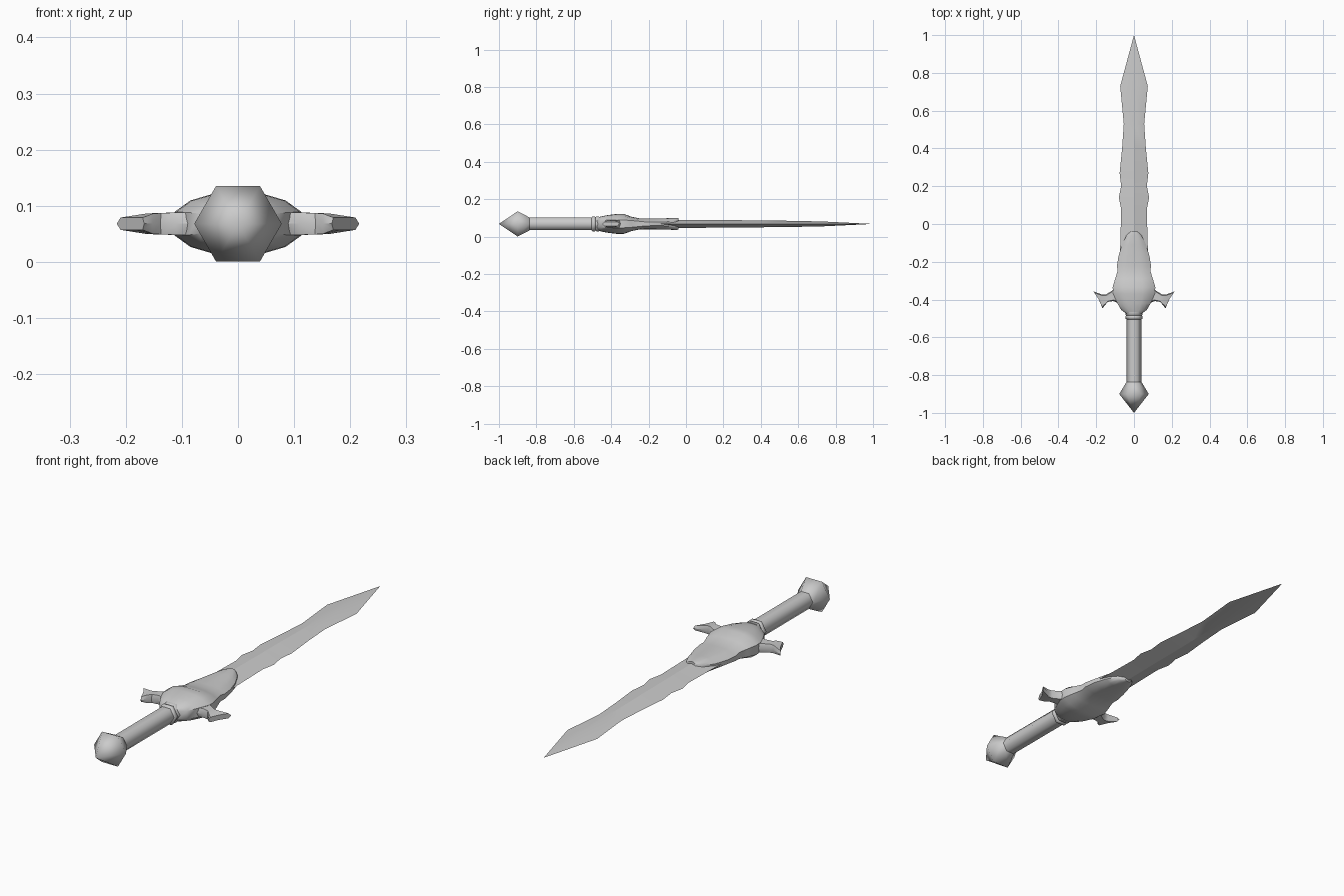
import bpy, bmesh, math

if "Cube" in bpy.data.objects:
    bpy.data.objects.remove(bpy.data.objects["Cube"])

MID = 0.068  # height of the sword's centre plane

steel = bpy.data.materials.new("grey_steel")
steel.use_nodes = True
grey = (0.6, 0.6, 0.6, 1)
steel.diffuse_color = grey
steel.node_tree.nodes["Principled BSDF"].inputs["Base Color"].default_value = grey


def loft(name, rings, angle):
    """Skin a list of closed rings, cap the ends and shade."""
    bm = bmesh.new()
    loops = [[bm.verts.new((x, y, z + MID)) for x, y, z in ring] for ring in rings]
    n = len(loops[0])
    for a, b in zip(loops, loops[1:]):
        for i in range(n):
            j = (i + 1) % n
            bm.faces.new((a[i], a[j], b[j], b[i]))
    bm.faces.new(loops[0])
    bm.faces.new(loops[-1])
    bmesh.ops.remove_doubles(bm, verts=bm.verts, dist=0.0002)
    bmesh.ops.recalc_face_normals(bm, faces=bm.faces)
    mesh = bpy.data.meshes.new(name)
    bm.to_mesh(mesh)
    bm.free()
    obj = bpy.data.objects.new(name, mesh)
    bpy.context.collection.objects.link(obj)
    mesh.materials.append(steel)
    bpy.ops.object.select_all(action='DESELECT')
    obj.select_set(True)
    bpy.context.view_layer.objects.active = obj
    bpy.ops.object.shade_smooth_by_angle(angle=math.radians(angle))
    return obj


def hex_turned(name, profile):
    """Six-sided turned part along y, from (y, radius) pairs."""
    turn = [math.tau * i / 6 for i in range(6)]
    return loft(name, [[(r * math.cos(t), y, r * math.sin(t)) for t in turn]
                       for y, r in profile], 62)


# Handle
hex_turned("pommel", [(-1, 0.0001), (-0.9, 0.078), (-0.84, 0.042), (-0.835, 0.038)])
hex_turned("grip", [(-0.86, 0.039), (-0.46, 0.039)])
hex_turned("collar", [(-0.505, 0.039), (-0.5, 0.046), (-0.488, 0.046),
                      (-0.484, 0.041), (-0.478, 0.046), (-0.465, 0.046)])

# Guard body: (y, half width, half height, side height)
body = [(-0.475, 0.040, 0.034, 0.016), (-0.455, 0.068, 0.040, 0.018),
        (-0.42, 0.088, 0.047, 0.020), (-0.37, 0.110, 0.053, 0.021),
        (-0.335, 0.113, 0.054, 0.021), (-0.29, 0.100, 0.038, 0.018),
        (-0.25, 0.087, 0.030, 0.014), (-0.22, 0.090, 0.029, 0.011),
        (-0.17, 0.082, 0.029, 0.009), (-0.11, 0.064, 0.030, 0.010),
        (-0.06, 0.040, 0.032, 0.018), (-0.04, 0.018, 0.031, 0.022)]


def body_ring(y, w, h, s):
    half = [(w, s), (w * 0.75, h * 0.62 + s * 0.38), (w * 0.42, h * 0.97), (0, h)]
    top = half + [(-x, z) for x, z in half[-2::-1]]
    return [(x, y, z) for x, z in top + [(-x, -z) for x, z in top]]


loft("guard_body", [body_ring(*row) for row in body], 45)

# Guard wings: front edge, rear edge, half thickness
wing = [((0.07, -0.325), (0.07, -0.425), 0.020), ((0.115, -0.352), (0.11, -0.408), 0.020),
        ((0.15, -0.374), (0.138, -0.412), 0.019), ((0.168, -0.374), (0.152, -0.428), 0.018),
        ((0.216, -0.356), (0.167, -0.447), 0.011)]


def wing_ring(a, b, h):
    def at(t, z):
        return (a[0] + (b[0] - a[0]) * t - 0.006 * math.sin(math.pi * t),
                a[1] + (b[1] - a[1]) * t, z)
    return [at(0, 0), at(0.1, h), at(0.5, h), at(0.9, h),
            at(1, 0), at(0.9, -h), at(0.5, -h), at(0.1, -h)]


for side, name in ((1, "left_wing"), (-1, "right_wing")):
    loft(name, [[(side * x, y, z) for x, y, z in wing_ring(*row)] for row in wing], 35)

# Blade: (y, half width, ridge half height)
blade = [(-0.25, 0.080, 0.022), (-0.1, 0.072, 0.022), (0.08, 0.068, 0.021),
         (0.14, 0.080, 0.020), (0.20, 0.068, 0.020), (0.27, 0.076, 0.020),
         (0.40, 0.063, 0.018), (0.53, 0.054, 0.017), (0.73, 0.073, 0.013),
         (1.0, 0.0001, 0.0001)]
loft("blade", [[(w, y, 0), (0, y, h), (-w, y, 0), (0, y, -h)] for y, w, h in blade], 30)
